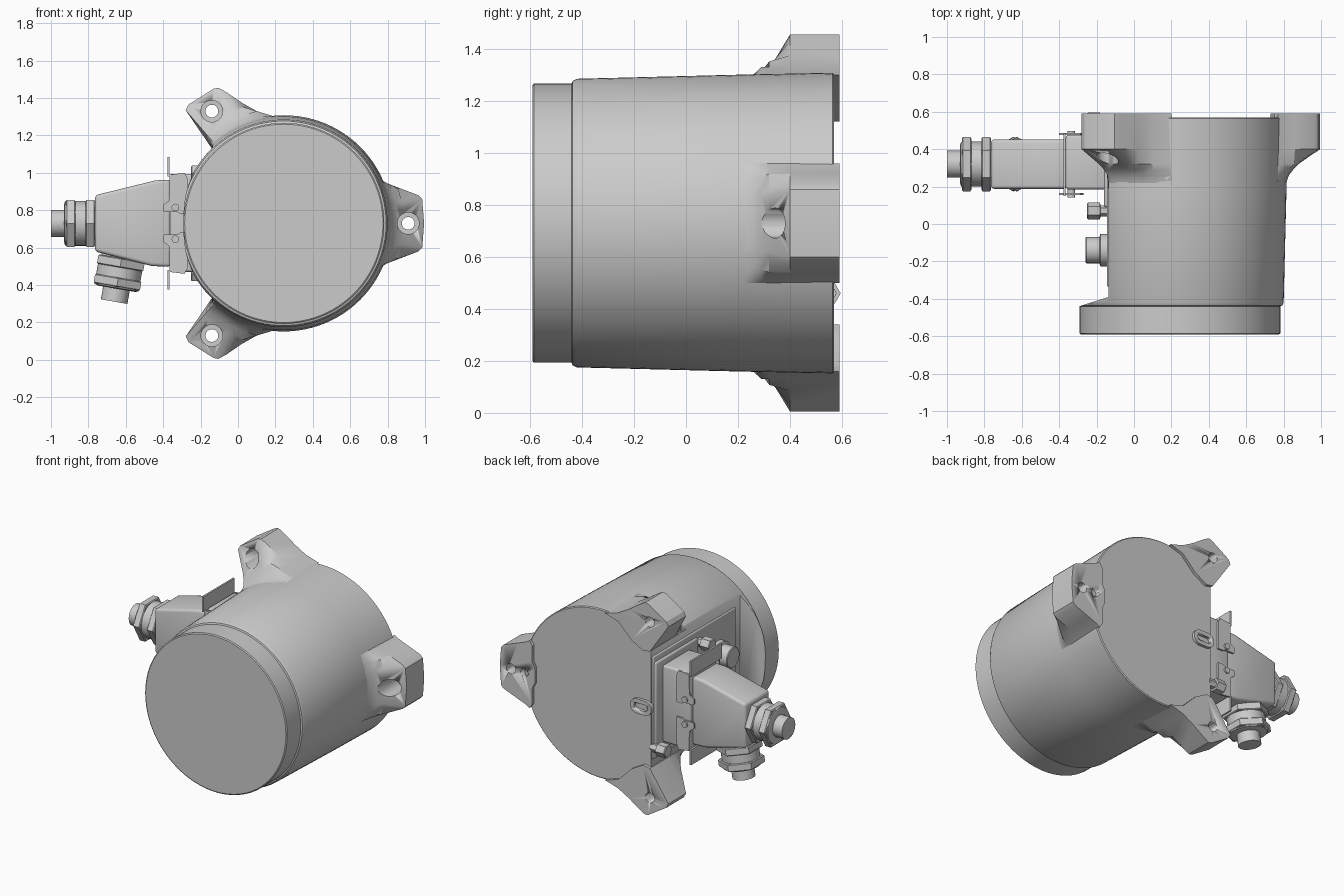
import bpy, bmesh, math
from mathutils import Vector

if "Cube" in bpy.data.objects:
    bpy.data.objects.remove(bpy.data.objects["Cube"])

CX, CZ = 0.245, 0.73      # housing axis (runs along y)
GY = 0.32                 # connector centre line in y


def finish(name, bm, bevel=0, smooth=True):
    bmesh.ops.recalc_face_normals(bm, faces=bm.faces[:])
    me = bpy.data.meshes.new(name)
    bm.to_mesh(me)
    bm.free()
    ob = bpy.data.objects.new(name, me)
    bpy.context.collection.objects.link(ob)
    bpy.ops.object.select_all(action='DESELECT')
    ob.select_set(True)
    bpy.context.view_layer.objects.active = ob
    if bevel:
        m = ob.modifiers.new("bevel", 'BEVEL')
        m.width, m.segments, m.limit_method = bevel, 3, 'ANGLE'
        bpy.ops.object.modifier_apply(modifier=m.name)
    if smooth:
        bpy.ops.object.shade_smooth_by_angle(angle=math.radians(30))
    return ob


def loft(name, rings, bevel=0):
    bm = bmesh.new()
    vs = [[bm.verts.new(p) for p in r] for r in rings]
    n = len(vs[0])
    for a, b in zip(vs, vs[1:]):
        for i in range(n):
            j = (i + 1) % n
            bm.faces.new((a[i], a[j], b[j], b[i]))
    bm.faces.new(vs[0])
    bm.faces.new(vs[-1])
    return finish(name, bm, bevel)


def prism_y(name, pts, y0, y1, bevel=0):
    return loft(name, [[(x, y, z) for x, z in pts] for y in (y0, y1)], bevel)


def box(name, x0, x1, y0, y1, z0, z1, bevel=0):
    return prism_y(name, [(x0, z0), (x1, z0), (x1, z1), (x0, z1)], y0, y1, bevel)


def turned(name, start, axis, profile, sides=48):
    """Stack of (distance along axis, radius) rings."""
    axis = Vector(axis).normalized()
    q = axis.to_track_quat('Z', 'Y')
    rings = []
    for d, r in profile:
        rings.append([Vector(start) + q @ Vector((r * math.cos(t), r * math.sin(t), d))
                      for t in (2 * math.pi * i / sides for i in range(sides))])
    return loft(name, rings)


def cut(ob, cutter):
    cutter.hide_render = True
    bpy.context.view_layer.objects.active = ob
    m = ob.modifiers.new("cut", 'BOOLEAN')
    m.operation, m.object, m.solver = 'DIFFERENCE', cutter, 'EXACT'
    bpy.ops.object.modifier_apply(modifier=m.name)
    bpy.data.objects.remove(cutter)


def flip(pts):
    return [(x, 2 * CZ - z) for x, z in pts]


# Housing: tapered drum with a smaller front cap and a flat on the left side
housing = turned("housing", (CX, 0, CZ), (0, 1, 0),
                 [(-.59, .53), (-.585, .537), (-.44, .537), (-.436, .547), (-.42, .555),
                  (.21, .571), (.564, .578), (.57, .572)], 96)
flat = [(-.135, -.39), (-.135, .8), (-.8, .8), (-.8, -.6)]
cut(housing, loft("flat_cutter", [[(x, y, z) for x, y in flat] for z in (0, 1.5)]))


# Mounting lugs: outline clamped to a growing radius, so the front flares out
def lug(name, outline, tip, hole, base=.56):
    rings = []
    for y, f in ((.19, 0), (.23, .06), (.26, .11), (.29, .22), (.32, .38), (.40, 1), (.59, 1)):
        limit = base + f * (tip - base)
        ring = []
        for x, z in outline:
            dx, dz = x - CX, z - CZ
            k = min(1, limit / math.hypot(dx, dz))
            ring.append((CX + dx * k, y, CZ + dz * k))
        rings.append(ring)
    ob = loft(name, rings)
    x, z = hole
    cut(ob, turned("bore_cutter", (x, 0, z), (0, 1, 0),
                   [(.1, .058), (.50, .058), (.501, .034), (.7, .034)], 32))
    return ob


upper = [(-.28, 1.335), (-.265, 1.365), (-.13, 1.45), (-.105, 1.455), (-.06, 1.43),
         (.02, 1.375), (.10, 1.33), (.2, 1.3), (.10, 1.27), (-.0, 1.17), (-.09, 1.12), (-.14, 1.13)]
lug("upper_lug", upper, .82, (-.14, 1.33))
lug("lower_lug", flip(upper), .82, (-.14, .13))
half = [(.995, .73), (.985, .86), (.965, .88), (.86, .92), (.80, .943), (.77, .96),
        (.75, .93), (.75, .82), (.73, .78)]
right_lug = lug("right_lug", half + flip(half[:0:-1]), .77, (.91, .73))
cut(right_lug, turned("locating_cutter", (.81, .545, .73), (0, 1, 0), [(0, .028), (.1, .028)], 24))


# Earthing pad with slot on the rear face
def capsule(x0, x1, r):
    arc = [math.pi * i / 10 for i in range(11)]
    return ([(x1 + r * math.sin(t), CZ + r * math.cos(t)) for t in arc] +
            [(x0 - r * math.sin(t), CZ - r * math.cos(t)) for t in arc])


pad = prism_y("earth_pad", capsule(-.10, -.04, .05), .56, .59)
cut(pad, prism_y("slot_cutter", capsule(-.10, -.04, .022), .5, .7))

# Cover plate and connector base on the flat
box("side_plate", -.145, -.12, -.335, .56, .38, 1.08, .008)
box("flange", -.16, -.13, .09, .55, .42, 1.04, .012)
box("connector_base", -.365, -.14, .185, .475, .47, .995, .015)
for n, (y, z) in enumerate(((.07, 1.0), (.55, .46))):
    turned(f"bolt_{n}", (-.13, y, z), (-1, 0, 0),
           [(0, .03), (.05, .03), (.051, .045), (.115, .045), (.12, .04)], 6)
turned("blanking_plug", (-.12, -.14, .84), (-1, 0, 0),
       [(0, .087), (.06, .087), (.065, .07), (.135, .07), (.14, .065)], 32)

# Locking levers: side clips, pivots and finger tabs
clip = [(-.365, .99), (-.285, 1.0), (-.27, .97), (-.27, .78), (-.31, .78), (-.325, .79),
        (-.395, .79), (-.4, .80), (-.4, .83), (-.37, .85), (-.365, .90)]
for side, fn in (("upper", lambda p: p), ("lower", flip)):
    z = [q[1] for q in fn([(0, .98), (0, 1.085), (0, .815)])]
    box(f"{side}_lever_tab", -.378, -.366, .15, .485, min(z[:2]), max(z[:2]))
    for k, y in enumerate((.155, .475)):
        prism_y(f"{side}_clip_{k}", fn(clip), y, y + .012)
    turned(f"{side}_pivot", (-.335, .142, z[2]), (0, 1, 0), [(0, .02), (.356, .02)], 20)

# Connector hood
hood = [(-.765, .58), (-.46, .502), (-.36, .497), (-.36, .963), (-.44, .96), (-.765, .88)]
prism_y("connector_hood", hood, .188, .452, .018)


# Cable glands: two hex nuts, round neck and cable stub
def gland(name, start, axis):
    turned(name + "_neck", start, axis, [(-.03, .11), (.05, .11), (.05, .12), (.11, .12)])
    for k, d in enumerate((0, .105)):
        turned(f"{name}_nut_{k}", Vector(start) + Vector(axis).normalized() * d, axis,
               [(0, .138), (.005, .145), (.045, .145), (.05, .138)], 6)
    turned(name + "_cap", start, axis, [(.15, .122), (.16, .118), (.165, .10)])
    turned(name + "_cable", start, axis, [(.1, .072), (.235, .072)])


gland("end_gland", (-.765, GY, CZ), (-1, 0, 0))
gland("lower_gland", (-.622, GY, .543), (-.17, 0, -.98))
